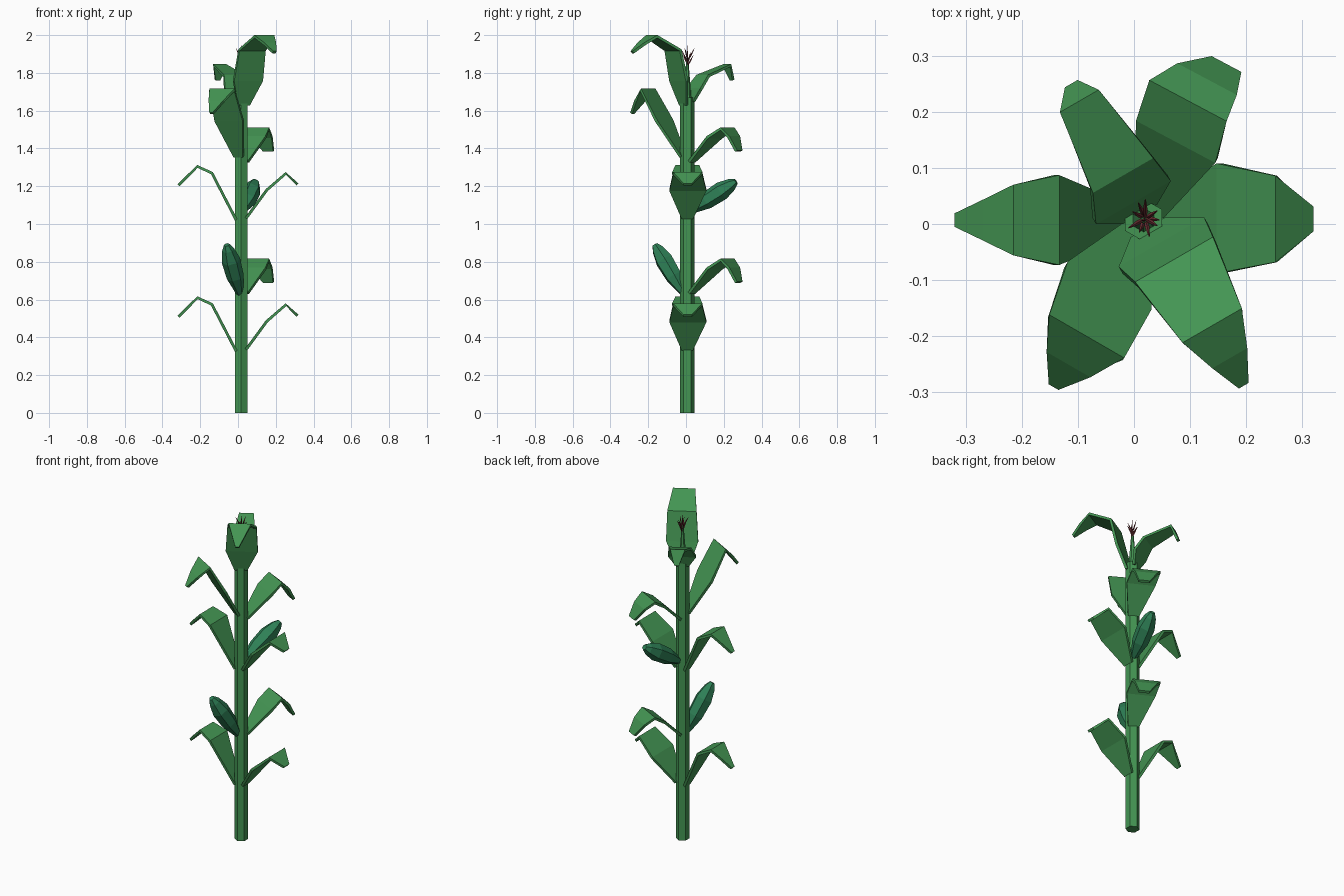
import bpy, bmesh, math, random
from mathutils import Vector

cube = bpy.data.objects.get("Cube")
if cube:
    bpy.data.objects.remove(cube, do_unlink=True)

CENTRE = Vector((0.017, 0.007, 0))
REPEAT = 0.695  # height between repeated tiers of leaves


def make_material(name, colour):
    mat = bpy.data.materials.new(name)
    mat.use_nodes = True
    mat.diffuse_color = (*colour, 1)
    mat.node_tree.nodes["Principled BSDF"].inputs["Base Color"].default_value = (*colour, 1)
    return mat


leaf_green = make_material("leaf green", (0.057, 0.30, 0.086))
husk_green = make_material("husk green", (0.028, 0.22, 0.095))
tassel_red = make_material("tassel red", (0.16, 0.03, 0.035))


def make_object(name, bm, mat):
    mesh = bpy.data.meshes.new(name)
    bm.to_mesh(mesh)
    bm.free()
    mesh.materials.append(mat)
    obj = bpy.data.objects.new(name, mesh)
    bpy.context.collection.objects.link(obj)
    return obj


def add_tube(bm, start, end, profile, sides=6):
    """Sweep rings of (fraction along, radius) from start to end, capped."""
    axis = end - start
    turn = axis.to_track_quat('Z', 'Y')
    rings = []
    for t, radius in profile:
        ring = []
        for i in range(sides):
            a = math.pi / 2 + math.tau * i / sides
            spoke = Vector((math.cos(a), math.sin(a), 0)) * radius
            ring.append(bm.verts.new(start + axis * t + turn @ spoke))
        rings.append(ring)
    for low, high in zip(rings, rings[1:]):
        for i in range(sides):
            j = (i + 1) % sides
            bm.faces.new((low[i], low[j], high[j], high[i]))
    bm.faces.new(rings[0][::-1])
    bm.faces.new(rings[-1])


def tube(name, start, end, profile, mat):
    bm = bmesh.new()
    add_tube(bm, Vector(start), Vector(end), profile)
    return make_object(name, bm, mat)


def leaf(name, degrees, stations, lift=0):
    """Folded blade; each station is (reach, height, half width, side shift)."""
    a = math.radians(degrees)
    out = Vector((math.cos(a), math.sin(a), 0))
    side = Vector((-out.y, out.x, 0))
    bm = bmesh.new()
    pairs = []
    for reach, height, half, shift in stations:
        mid = CENTRE + out * reach + Vector((0, 0, height + lift))
        pairs.append([bm.verts.new(mid + side * (shift + k * half)) for k in (1, -1)])
    for (l0, r0), (l1, r1) in zip(pairs, pairs[1:]):
        bm.faces.new((l0, r0, r1, l1))
    obj = make_object(name, bm, leaf_green)
    solid = obj.modifiers.new("thickness", 'SOLIDIFY')
    solid.thickness = 0.015
    solid.offset = -1
    return obj


# Stalk and the thin stem that carries the tassel
tube("stalk", CENTRE, CENTRE + Vector((0, 0, 1.67)), [(0, 0.038), (1, 0.038)], leaf_green)
tube("tassel_stem", CENTRE + Vector((0, 0, 1.66)), CENTRE + Vector((0, 0, 1.88)),
     [(0, 0.022), (1, 0.005)], leaf_green)

# Leaves that appear on both the lower and the upper tier
left_leaf = [(0.02, 0.34, 0.03, 0), (0.13, 0.49, 0.098, 0.003),
             (0.235, 0.58, 0.077, 0.002), (0.303, 0.52, 0.022, 0.002)]
right_leaf = [(0.02, 0.33, 0.025, 0), (0.15, 0.58, 0.08, 0),
              (0.232, 0.617, 0.063, 0), (0.287, 0.565, 0.036, 0), (0.337, 0.515, 0.012, 0)]
back_leaf = [(0.02, 0.64, 0.03, 0), (0.15, 0.77, 0.08, 0.015),
             (0.225, 0.817, 0.078, 0.03), (0.275, 0.77, 0.06, 0.018), (0.315, 0.695, 0.03, 0)]
for tier, lift in (("lower", 0), ("upper", REPEAT)):
    leaf(tier + "_left_leaf", 0, left_leaf, lift)
    leaf(tier + "_right_leaf", 180, right_leaf, lift)
    leaf(tier + "_back_leaf", 62, back_leaf, lift)

# Single leaves near the top
leaf("front_right_leaf", 240,
     [(0.02, 1.36, 0.028, 0), (0.131, 1.55, 0.086, 0.006), (0.23, 1.717, 0.077, 0.016),
      (0.29, 1.655, 0.045, 0.013), (0.338, 1.59, 0.01, 0.01)])
leaf("crown_front_leaf", 300,
     [(0.015, 1.63, 0.035, 0), (0.05, 1.76, 0.088, 0.008), (0.088, 1.925, 0.08, 0.012),
      (0.224, 2.0, 0.061, 0.012), (0.29, 1.96, 0.036, 0.01), (0.345, 1.915, 0.01, 0.007)])
leaf("crown_back_leaf", 120,
     [(0.012, 1.65, 0.035, 0), (0.036, 1.72, 0.077, 0), (0.087, 1.79, 0.062, -0.008),
      (0.241, 1.847, 0.04, -0.007), (0.275, 1.765, 0.013, -0.01)])

# Husk-wrapped ears
ear_profile = [(0, 0.018), (0.35, 0.046), (0.68, 0.05), (0.9, 0.033), (1, 0.016)]
tube("lower_ear", (0.01, -0.01, 0.63), (-0.06, -0.165, 0.89), ear_profile, husk_green)
tube("upper_ear", (0.025, 0.025, 1.07), (0.092, 0.265, 1.225), ear_profile, husk_green)

# Tassel of thin spikes
random.seed(4)
bm = bmesh.new()
spikes = 9
for i in range(spikes):
    a = math.tau * i / spikes + random.uniform(-0.2, 0.2)
    root = CENTRE + Vector((0.003, 0.003, 1.84 + 0.012 * (i % 3)))
    spread = random.uniform(0.024, 0.036)
    tip = root + Vector((math.cos(a) * spread, math.sin(a) * spread, random.uniform(0.045, 0.07)))
    add_tube(bm, root, tip, [(0, 0.003), (0.5, 0.004), (1, 0.001)], 4)
add_tube(bm, CENTRE + Vector((0, 0, 1.83)), CENTRE + Vector((0.002, 0, 1.945)),
         [(0, 0.006), (1, 0.001)], 4)
make_object("tassel", bm, tassel_red)
